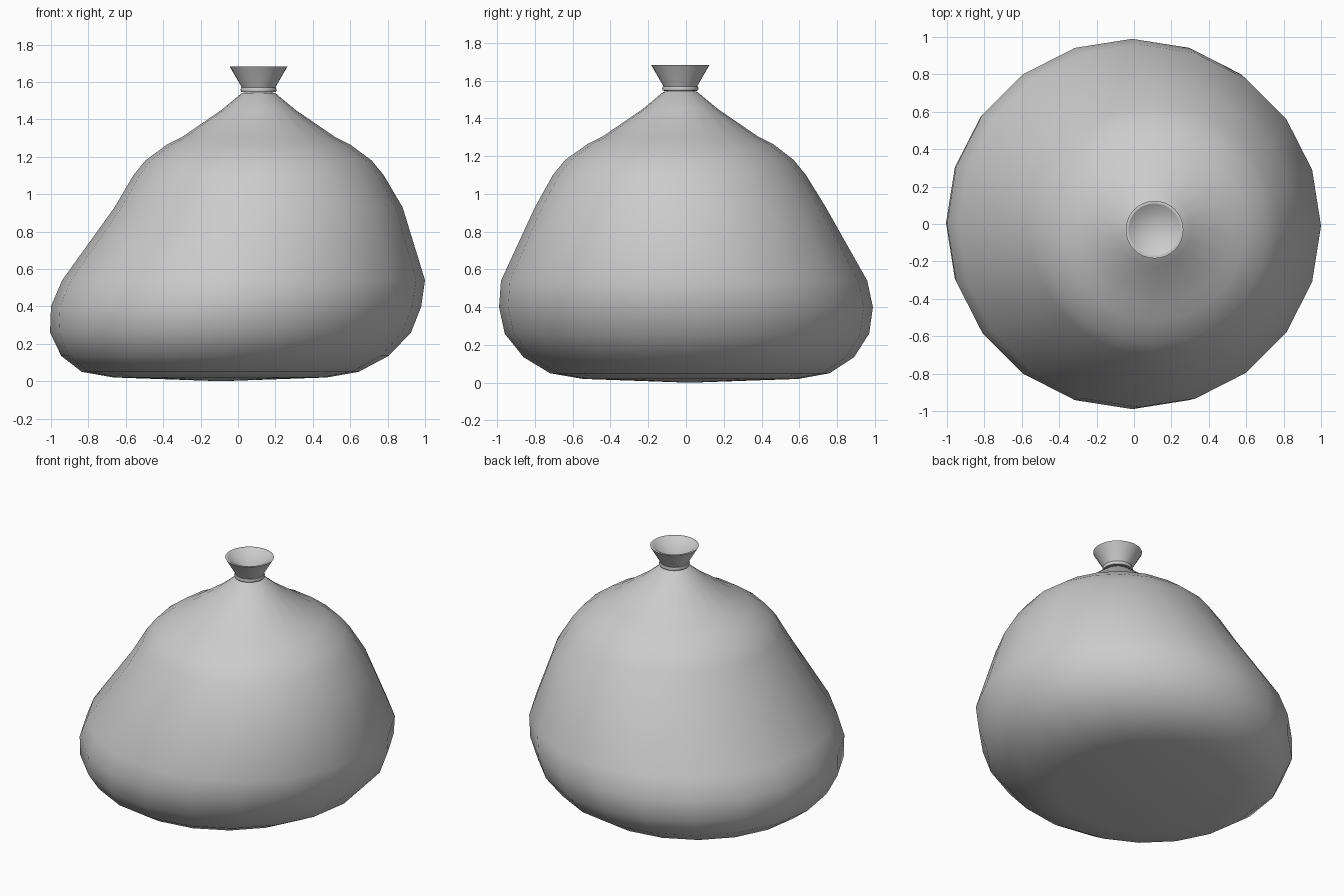
import bpy, bmesh
from math import cos, sin, pi

if "Cube" in bpy.data.objects:
    bpy.data.objects.remove(bpy.data.objects["Cube"])


def loft(name, rings, sides, close_loop=False):
    """Skin circular rings given as (z, centre x, centre y, radius); radius 0 is a pole."""
    bm = bmesh.new()
    loops = []
    for z, cx, cy, r in rings:
        n = sides if r > 0 else 1
        loops.append([bm.verts.new((cx + r * cos(2 * pi * i / sides),
                                    cy + r * sin(2 * pi * i / sides), z))
                      for i in range(n)])
    pairs = list(zip(loops, loops[1:]))
    if close_loop:
        pairs.append((loops[-1], loops[0]))
    for a, b in pairs:
        for i in range(sides):
            j = (i + 1) % sides
            quad = [a[i % len(a)], a[j % len(a)], b[j % len(b)], b[i % len(b)]]
            bm.faces.new(list(dict.fromkeys(quad)))
    bmesh.ops.recalc_face_normals(bm, faces=bm.faces)
    mesh = bpy.data.meshes.new(name)
    bm.to_mesh(mesh)
    bm.free()
    obj = bpy.data.objects.new(name, mesh)
    bpy.context.collection.objects.link(obj)
    return obj


def shade(obj, angle):
    bpy.ops.object.select_all(action='DESELECT')
    obj.select_set(True)
    bpy.context.view_layer.objects.active = obj
    bpy.ops.object.shade_smooth_by_angle(angle=angle)


NX, NY = 0.11, -0.03  # neck axis

# Sagging sack body, leaning towards the neck
body = loft("sack_body", [
    (0.0, -0.09, 0.02, 0),
    (0.02, -0.095, 0.025, 0.57),
    (0.05, -0.095, 0.02, 0.74),
    (0.135, -0.07, 0.015, 0.875),
    (0.26, -0.04, 0.005, 0.965),
    (0.40, -0.01, 0.0, 0.99),
    (0.54, 0.03, -0.01, 0.97),
    (0.93, NX, NY, 0.77),
    (1.10, NX, -0.035, 0.67),
    (1.18, NX, -0.035, 0.605),
    (1.265, NX, NY, 0.49),
    (1.305, NX, NY, 0.41),
    (1.45, NX, NY, 0.198),
    (1.54, NX, NY, 0.09),
    (1.56, NX, NY, 0),
], 20)
shade(body, pi)

# Cord tied around the neck
tie = loft("neck_tie", [
    (1.545, NX, NY, 0.080), (1.547, NX, NY, 0.093), (1.558, NX, NY, 0.097),
    (1.569, NX, NY, 0.093), (1.571, NX, NY, 0.080)], 32, close_loop=True)
shade(tie, pi / 4)

# Flared open mouth above the cord
mouth = loft("sack_mouth", [
    (1.555, NX, NY, 0), (1.56, NX, NY, 0.085), (1.575, NX, NY, 0.092),
    (1.682, NX, NY, 0.154), (1.682, NX, NY, 0.140), (1.59, NX, NY, 0)], 32)
shade(mouth, pi / 6)
